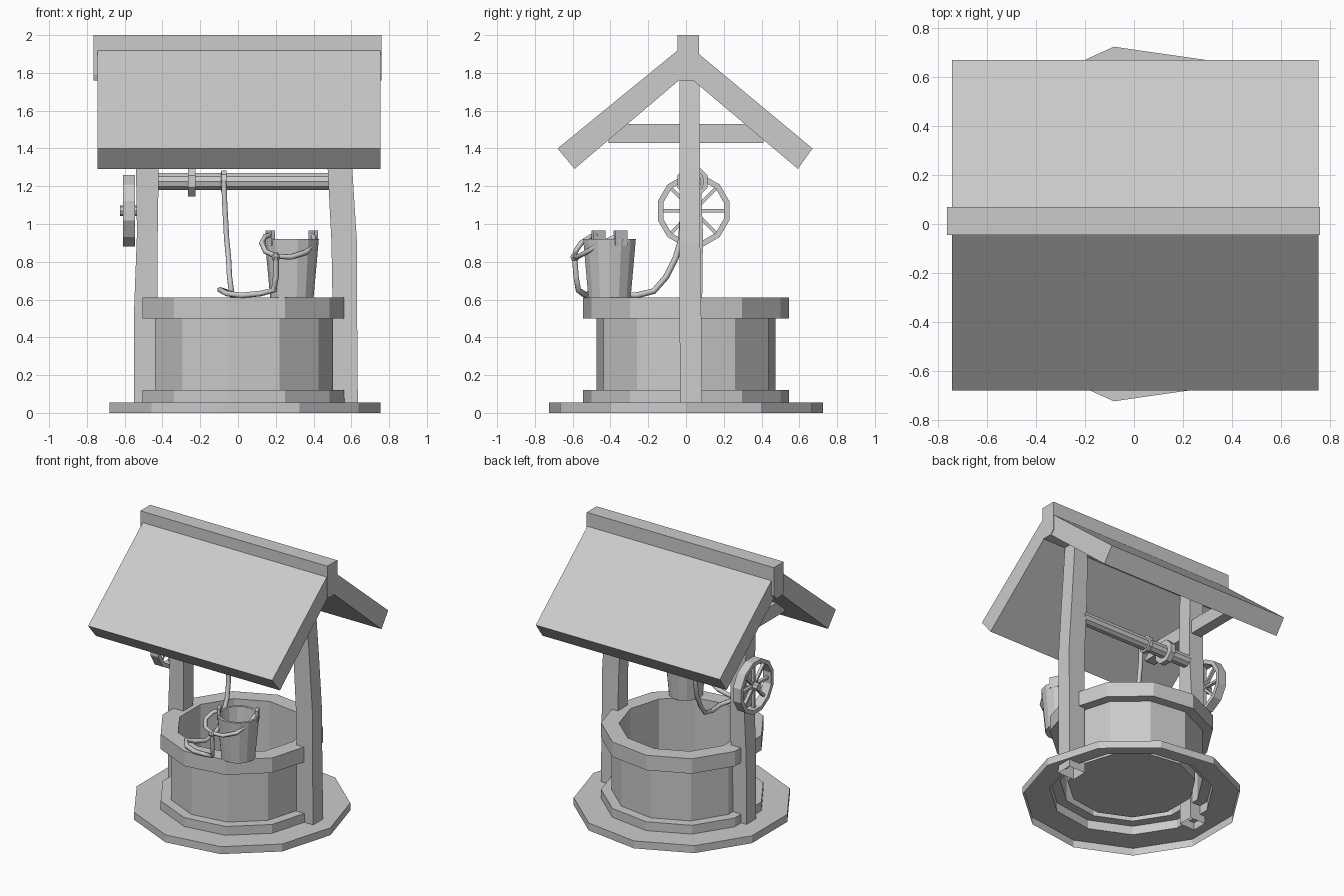
import bpy, bmesh, math
from mathutils import Matrix, Vector

if "Cube" in bpy.data.objects:
    bpy.data.objects.remove(bpy.data.objects["Cube"])


def finish(name, bm):
    bmesh.ops.recalc_face_normals(bm, faces=bm.faces[:])
    me = bpy.data.meshes.new(name)
    bm.to_mesh(me)
    bm.free()
    ob = bpy.data.objects.new(name, me)
    bpy.context.collection.objects.link(ob)
    return ob


def loft(name, rings, caps=(True, True), loop=False):
    """Skin a list of equal-length vertex rings with quads."""
    bm = bmesh.new()
    rows = [[bm.verts.new(p) for p in r] for r in rings]
    n = len(rows[0])
    pairs = list(zip(rows, rows[1:])) + ([(rows[-1], rows[0])] if loop else [])
    for a, b in pairs:
        for i in range(n):
            j = (i + 1) % n
            bm.faces.new((a[i], a[j], b[j], b[i]))
    if not loop:
        if caps[0]:
            bm.faces.new(rows[0])
        if caps[1]:
            bm.faces.new(rows[-1])
    return finish(name, bm)


def lathe(name, profile, n, center, axis='Z', caps=(True, True), loop=False, phase=0.0):
    """Turn (radius, height) points around the z or x axis."""
    rings = []
    for r, h in profile:
        ring = []
        for i in range(n):
            a = 2 * math.pi * i / n + phase
            c, s = r * math.cos(a), r * math.sin(a)
            p = Vector((c, s, h)) if axis == 'Z' else Vector((h, c, s))
            ring.append(p + Vector(center))
        rings.append(ring)
    return loft(name, rings, caps, loop)


def box(name, lo, hi, turn=None):
    c = [(a + b) / 2 for a, b in zip(lo, hi)]
    s = [b - a for a, b in zip(lo, hi)]
    bm = bmesh.new()
    m = Matrix.Translation(c) @ (turn or Matrix()) @ Matrix.Diagonal((*s, 1))
    bmesh.ops.create_cube(bm, size=1, matrix=m)
    return finish(name, bm)


def prism(name, profile, x0, x1):
    return loft(name, [[(x, y, z) for y, z in profile] for x in (x0, x1)])


def cord(name, pts, r):
    cu = bpy.data.curves.new(name, 'CURVE')
    cu.dimensions = '3D'
    cu.bevel_depth = r
    cu.bevel_resolution = 1
    cu.use_fill_caps = True
    sp = cu.splines.new('POLY')
    sp.points.add(len(pts) - 1)
    for p, co in zip(sp.points, pts):
        p.co = (*co, 1)
    ob = bpy.data.objects.new(name, cu)
    bpy.context.collection.objects.link(ob)
    return ob


# Stone well: one stepped shell, open underneath, with a floor inside
lathe('well_wall', [(.7325, 0), (.7325, .055), (.55, .055), (.55, .12), (.48, .12),
                    (.48, .50), (.55, .50), (.55, .61), (.43, .61), (.43, .12)],
      11, (.0215, 0, 0), caps=(False, True))


# Slightly crooked posts: (z, x0, x1, y0, y1)
def post(name, sections):
    loft(name, [[(a, c, z), (b, c, z), (b, d, z), (a, d, z)]
                for z, a, b, c, d in sections], caps=(False, True))


post('right_post', [(0, .50, .635, -.03, .085), (.6, .50, .63, -.035, .08),
                    (.9, .495, .63, -.035, .075), (1.29, .475, .605, -.035, .075),
                    (1.80, .46, .57, -.035, .07)])
post('left_post', [(0, -.55, -.425, -.03, .08), (.55, -.55, -.425, -.03, .085),
                   (.95, -.535, -.425, -.03, .09), (1.29, -.54, -.42, -.035, .075),
                   (1.80, -.54, -.43, -.035, .07)])

# Roof: two slabs, ridge beam, tie beam at the left post
prism('back_roof_slab', [(.02, 1.94), (.67, 1.40), (.592, 1.292), (.02, 1.775)], -.745, .755)
prism('front_roof_slab', [(.0, 1.955), (-.68, 1.40), (-.59, 1.292), (.0, 1.792)], -.745, .755)
prism('ridge_beam', [(-.045, 2.0), (.07, 2.0), (.07, 1.79), (.04, 1.76), (-.035, 1.76), (-.045, 1.79)],
      -.765, .76)
box('tie_beam', (-.52, -.41, 1.43), (-.44, .41, 1.53))

# Winding axle, collar and rope turn
AX = (0, .035, 1.225)
lathe('axle', [(.047, -.44), (.047, .49)], 10, AX, 'X')
lathe('axle_collar', [(.086, -.265), (.086, -.225)], 8, AX, 'X', phase=math.pi / 8)
lathe('rope_turn', [(.045, -.09), (.062, -.088), (.062, -.062), (.045, -.06)], 10, AX, 'X', loop=True)

# Crank wheel: rim, hub, spokes
WH = Vector((0, .04, 1.07))
lathe('wheel_rim', [(.196, -.61), (.196, -.545), (.166, -.545), (.166, -.61)], 12, WH, 'X',
      loop=True, phase=math.pi / 12)
lathe('wheel_hub', [(.028, -.625), (.028, -.53)], 8, WH, 'X')
for i in range(8):
    a = i * math.pi / 4
    mid = WH + Vector((-.578, .095 * math.cos(a), .095 * math.sin(a)))
    half = Vector((.011, .08, .009))
    box('wheel_spoke', mid - half, mid + half, Matrix.Rotation(a, 4, 'X'))

# Bucket with two ears and a drooping bail handle
BX, BY = .285, -.405
lathe('bucket', [(.115, .61), (.143, .92), (.125, .92), (.10, .635)], 14, (BX, BY, 0))
turn = math.radians(27)
ears = []
for s in (-1, 1):
    c = Vector((BX + s * .128 * math.cos(turn), BY + s * .128 * math.sin(turn), .925))
    h = Vector((.011, .035, .04))
    box('bucket_ear', c - h, c + h, Matrix.Rotation(turn, 4, 'Z'))
    ears.append(c)
cord('bucket_handle', [ears[0] + Vector((.01, 0, .02)), (.145, -.50, .935), (.125, -.555, .90),
                       (.145, -.585, .855), (.20, -.59, .83), (.28, -.575, .825),
                       (.36, -.53, .85), (.405, -.44, .90), ears[1] + Vector((0, 0, .02))], .014)

# Rope: axle, down to the rim, across it, then up to the handle
cord('rope', [(-.075, -.015, 1.23), (-.07, -.015, 1.10), (-.06, -.025, .92), (-.05, -.055, .82),
              (-.045, -.105, .72), (-.035, -.17, .645), (-.03, -.26, .622), (-.02, -.36, .625),
              (-.06, -.43, .64), (-.095, -.47, .652), (-.06, -.51, .632), (.02, -.53, .622),
              (.12, -.545, .632), (.19, -.57, .65), (.20, -.582, .72), (.20, -.59, .83)], .016)
lathe('rope_knot', [(.012, -.02), (.024, -.01), (.024, .01), (.012, .02)], 8, (.2, -.588, .825), 'X')
